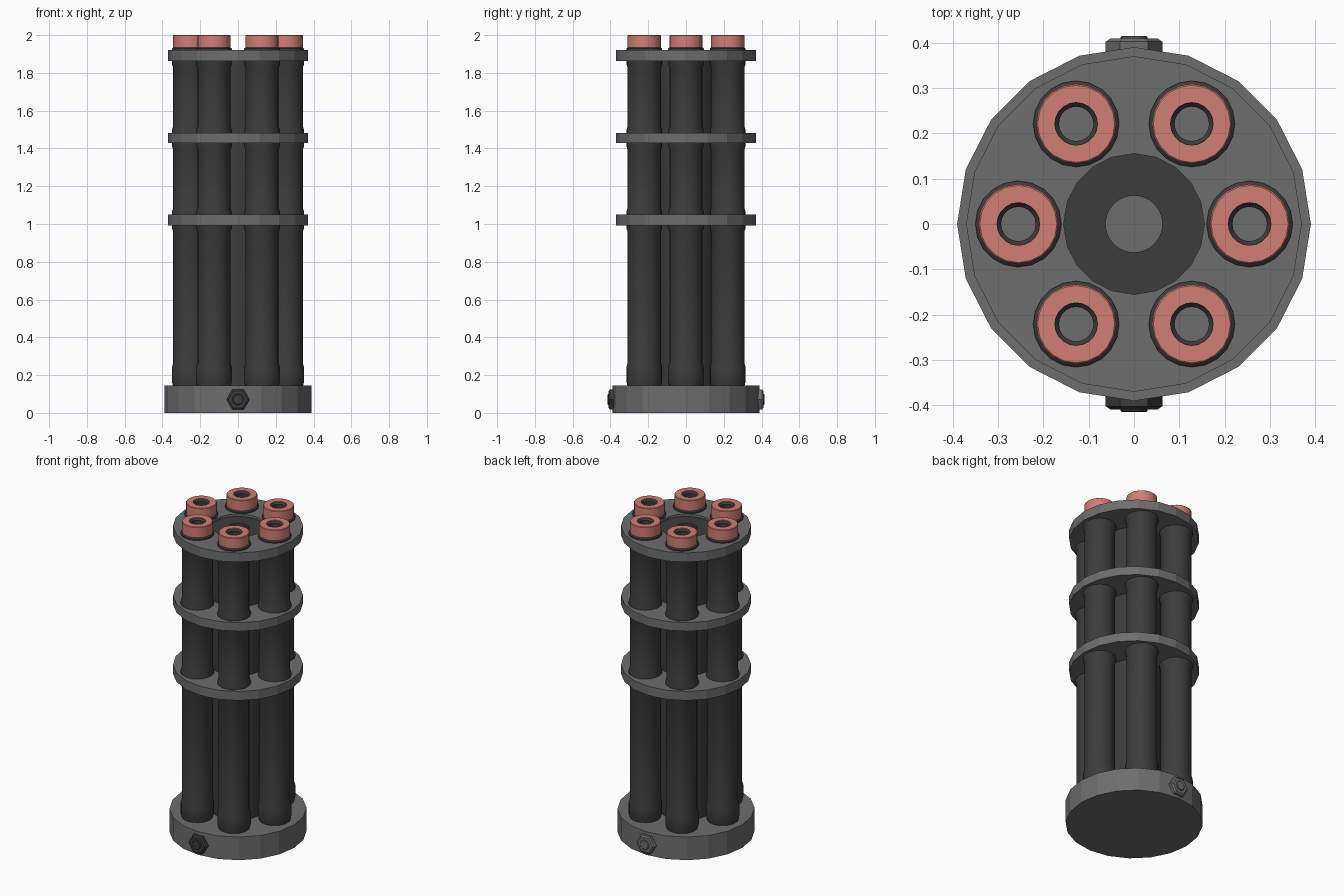
import bpy, bmesh, math
from mathutils import Matrix

if "Cube" in bpy.data.objects:
    bpy.data.objects.remove(bpy.data.objects["Cube"])


def material(name, rgb):
    m = bpy.data.materials.new(name)
    m.diffuse_color = (*rgb, 1)
    m.use_nodes = True
    m.node_tree.nodes["Principled BSDF"].inputs["Base Color"].default_value = m.diffuse_color
    return m


GREY = material("mid_grey", (0.155, 0.155, 0.155))
DARK = material("dark_grey", (0.045, 0.045, 0.045))
PINK = material("salmon_pink", (0.64, 0.21, 0.18))


def lathe(name, profile, sides, mat, matrix=Matrix(), closed=False, smooth=True):
    """Revolve (radius, height) points around z; ends are capped unless the profile is closed."""
    bm = bmesh.new()
    rows = [[bm.verts.new((r * math.cos(2 * math.pi * i / sides),
                           r * math.sin(2 * math.pi * i / sides), z))
             for i in range(sides)] for r, z in profile]
    pairs = list(zip(rows, rows[1:]))
    if closed:
        pairs.append((rows[-1], rows[0]))
    else:
        bm.faces.new(rows[0])
        bm.faces.new(rows[-1])
    for a, b in pairs:
        for i in range(sides):
            j = (i + 1) % sides
            bm.faces.new((a[i], a[j], b[j], b[i]))
    bmesh.ops.recalc_face_normals(bm, faces=bm.faces)
    bm.transform(matrix)
    mesh = bpy.data.meshes.new(name)
    bm.to_mesh(mesh)
    bm.free()
    mesh.materials.append(mat)
    ob = bpy.data.objects.new(name, mesh)
    bpy.context.collection.objects.link(ob)
    if smooth:
        bpy.ops.object.select_all(action='DESELECT')
        ob.select_set(True)
        bpy.context.view_layer.objects.active = ob
        bpy.ops.object.shade_smooth_by_angle(angle=math.radians(35))
    return ob


# Base drum
lathe("base_drum", [(0.39, 0), (0.39, 0.145)], 20, GREY, smooth=False)

# Clamp rings
RINGS = [(0.993, 1.05), (1.428, 1.482), (1.862, 1.92)]
for n, (lo, hi) in enumerate(RINGS):
    lathe(f"clamp_ring_{n + 1}", [(0.155, lo), (0.37, lo), (0.37, hi), (0.155, hi)],
          20, GREY, closed=True, smooth=False)

# Central core tube
lathe("core_tube", [(0.0625, 0.14), (0.157, 0.14), (0.157, 1.905), (0.0625, 1.905)],
      32, DARK, closed=True)

# Barrel outline: foot collar, then a small flare on both sides of every ring
R, C = 0.088, 0.095
outline = [(0.088, 0.14), (C, 0.165), (C, 0.24), (R, 0.265)]
for lo, hi in RINGS:
    outline += [(R, lo - 0.035), (C, lo - 0.015)]
    if hi < 1.9:
        outline += [(C, hi + 0.015), (R, hi + 0.035)]
outline += [(C, 1.928), (R, 1.934)]

# Six barrels, each with a coloured muzzle, dark lip and grey bore
for k in range(6):
    a = k * math.pi / 3
    place = Matrix.Translation((0.255 * math.cos(a), 0.255 * math.sin(a), 0))
    lathe(f"barrel_{k + 1}", outline, 20, DARK, place)
    lathe(f"muzzle_{k + 1}", [(0.047, 1.93), (R, 1.93), (R, 1.997), (0.085, 2.0), (0.047, 2.0)],
          20, PINK, place, closed=True)
    lathe(f"muzzle_lip_{k + 1}", [(0.038, 1.93), (0.048, 1.93), (0.048, 1.996), (0.038, 1.985)],
          20, DARK, place, closed=True)
    lathe(f"bore_{k + 1}", [(0.039, 1.93), (0.039, 1.94)], 20, GREY, place)

# Hex bolts on the front and back of the base
for name, turn, mat in (("front_bolt", 90, DARK), ("back_bolt", -90, GREY)):
    place = Matrix.Translation((0, 0, 0.071)) @ Matrix.Rotation(math.radians(turn), 4, 'X')
    lathe(name, [(0.0625, 0.36), (0.0625, 0.402), (0.052, 0.409)], 6, mat, place, smooth=False)
    lathe(name + "_stud", [(0.03, 0.40), (0.03, 0.412), (0.026, 0.415)], 12, mat, place)
